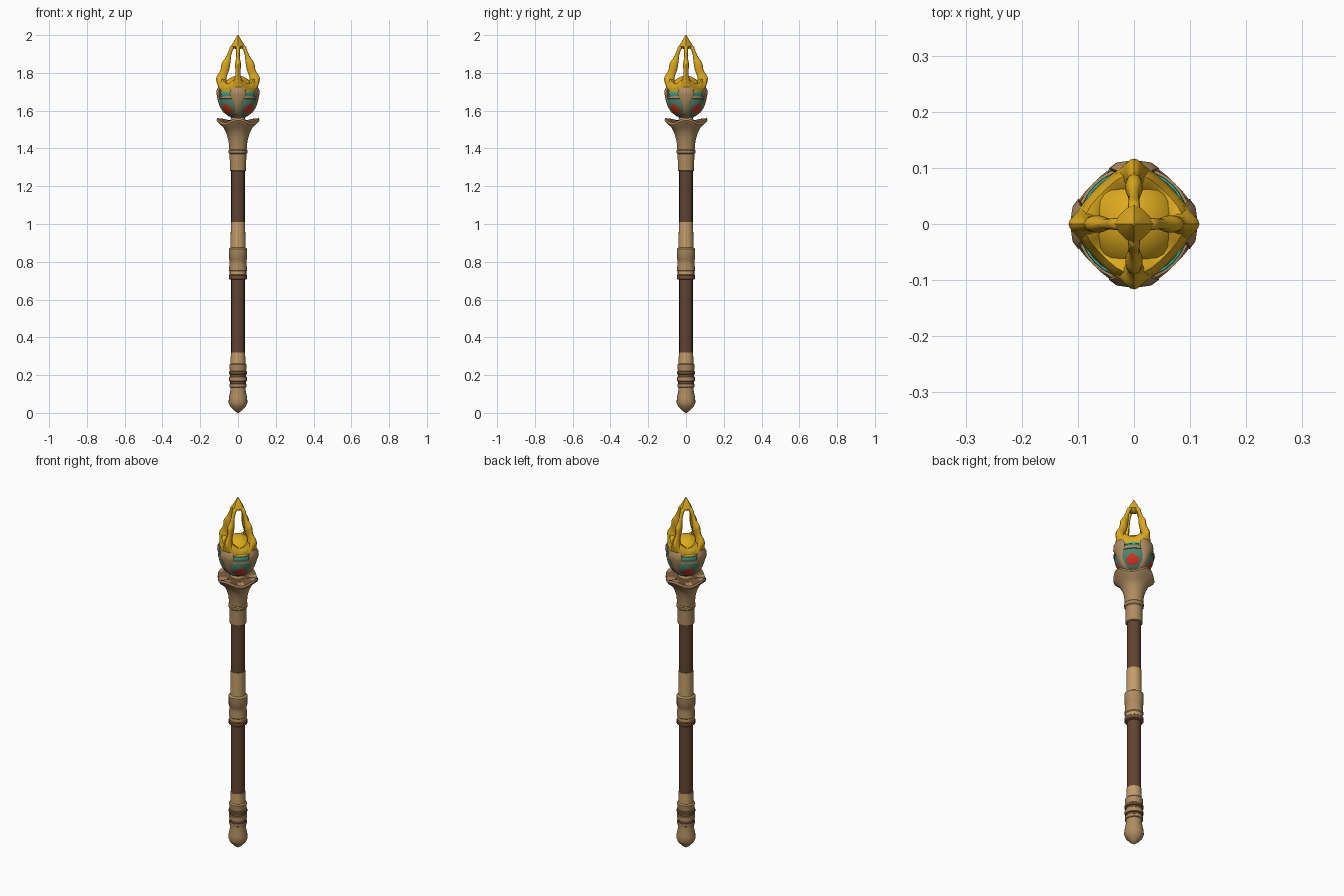
import bpy, bmesh, math
from mathutils import Vector

def mat(name, col):
    m = bpy.data.materials.new(name)
    m.diffuse_color = (*col, 1)
    return m

TAN = mat("tan leather", (0.43, 0.265, 0.12))
LIGHT = mat("light tan wrap", (0.55, 0.34, 0.15))
BROWN = mat("dark brown wood", (0.117, 0.058, 0.031))
MID = mat("mid brown band", (0.18, 0.088, 0.042))
GOLD = mat("gold", (0.72, 0.40, 0.013))
TEAL = mat("teal", (0.07, 0.24, 0.17))
CYAN = mat("bright turquoise", (0.04, 0.46, 0.36))
RED = mat("red gem", (0.66, 0.036, 0.017))

def finish(name, bm, mats, angle=40):
    bmesh.ops.recalc_face_normals(bm, faces=bm.faces)
    me = bpy.data.meshes.new(name)
    bm.to_mesh(me)
    bm.free()
    for m in mats:
        me.materials.append(m)
    ob = bpy.data.objects.new(name, me)
    bpy.context.collection.objects.link(ob)
    bpy.ops.object.select_all(action='DESELECT')
    ob.select_set(True)
    bpy.context.view_layer.objects.active = ob
    bpy.ops.object.shade_smooth_by_angle(angle=math.radians(angle))
    return ob

def skin(bm, rings):
    """Join rings of points into a closed tube."""
    vs = [[bm.verts.new(p) for p in r] for r in rings]
    n = len(vs[0])
    for a, b in zip(vs, vs[1:]):
        for i in range(n):
            j = (i + 1) % n
            bm.faces.new((a[i], a[j], b[j], b[i]))
    bm.faces.new(vs[0])
    bm.faces.new(vs[-1])

def lathe(name, prof, mats, sides=20, rule=None, lobe=None, angle=40):
    """Turn (radius, z) points; rule picks a colour index, lobe bends a point."""
    bm = bmesh.new()
    rings = []
    for r, z in prof:
        ring = []
        for i in range(sides):
            a = 2 * math.pi * i / sides
            rr, zz = lobe(r, z, a) if lobe else (r, z)
            ring.append((rr * math.cos(a), rr * math.sin(a), zz))
        rings.append(ring)
    skin(bm, rings)
    if rule:
        for f in bm.faces:
            f.material_index = rule(f.calc_center_median())
    return finish(name, bm, mats, angle)

def four_arms(name, prof, m, sub=0):
    """Four arms on the x and y axes from (inner r, outer r, z, half width)."""
    bm = bmesh.new()
    for k in range(4):
        t = k * math.pi / 2
        rings = []
        for ri, ro, z, w in prof:
            ring = []
            for i in range(8):
                a = 2 * math.pi * i / 8
                x = (ri + ro) / 2 + (ro - ri) / 2 * math.cos(a)
                y = w * math.sin(a)
                ring.append((x * math.cos(t) - y * math.sin(t),
                             x * math.sin(t) + y * math.cos(t), z))
            rings.append(ring)
        skin(bm, rings)
    ob = finish(name, bm, [m], 50)
    if sub:
        ob.modifiers.new("smooth", 'SUBSURF').levels = sub
    return ob

# Wooden shaft
lathe("shaft", [(0.036, 0.28), (0.036, 1.32)], [BROWN], 16)

# Pommel with pointed foot and banded rings
lathe("pommel", [(0.004, 0.0), (0.022, 0.014), (0.042, 0.035), (0.05, 0.055), (0.048, 0.08),
                 (0.041, 0.115), (0.041, 0.135), (0.046, 0.138), (0.046, 0.152), (0.042, 0.155),
                 (0.042, 0.165), (0.047, 0.168), (0.047, 0.19), (0.043, 0.193), (0.043, 0.203),
                 (0.048, 0.206), (0.048, 0.218), (0.043, 0.222), (0.046, 0.255),
                 (0.039, 0.262), (0.038, 0.32)],
      [TAN, MID, LIGHT],
      rule=lambda c: 1 if (0.192 < c.z < 0.22 or 0.152 < c.z < 0.168) else 2 if c.z > 0.262 else 0)

# Middle grip
lathe("middle_grip", [(0.04, 0.705), (0.048, 0.71), (0.049, 0.728), (0.044, 0.732), (0.044, 0.75),
                      (0.048, 0.754), (0.045, 0.79), (0.045, 0.81), (0.048, 0.814), (0.049, 0.868),
                      (0.039, 0.875), (0.038, 1.01)],
      [TAN, MID, LIGHT],
      rule=lambda c: 1 if c.z < 0.731 else 2 if c.z > 0.872 or c.z < 0.752 else 0)

# Upper collar flaring into a four-lobed rim
def flare(r, z, a):
    k = max(0, min(1, (z - 1.44) / 0.09)) * min(1, r / 0.09)
    c = math.cos(4 * a)
    return r * (1 + 0.05 * k * c), z + 0.012 * k * c

lathe("flared_collar", [(0.038, 1.28), (0.043, 1.283), (0.044, 1.37), (0.049, 1.375), (0.05, 1.39),
                        (0.046, 1.395), (0.05, 1.44), (0.06, 1.475), (0.075, 1.505), (0.1, 1.525),
                        (0.108, 1.537), (0.105, 1.548), (0.085, 1.548), (0.055, 1.545)],
      [TAN, MID], 32, rule=lambda c: 1 if c.z > 1.543 and c.xy.length < 0.098 else 0, lobe=flare)

# Neck under the orb
lathe("neck", [(0.06, 1.535), (0.04, 1.55), (0.036, 1.563), (0.05, 1.572), (0.052, 1.58),
               (0.04, 1.59)], [TAN])

# Orb: teal bowl, red gems on the diagonals, gold dome above
def orb_colour(c):
    d = Vector((c.x, c.y, c.z - 1.66)).normalized()
    g = Vector((abs(d.x), abs(d.y), d.z)).dot(Vector((0.59, 0.59, -0.55)))
    if c.z > 1.697:
        return 1
    return 2 if g > math.cos(math.radians(18)) else 0

arc = [math.radians(-87 + 174 * i / 36) for i in range(37)]
lathe("orb", [(0.099 * math.cos(t), 1.66 + (0.125 if t > 0 else 0.1) * math.sin(t)) for t in arc],
      [TEAL, GOLD, RED], 48, rule=orb_colour)

# Thin rims around the orb
lathe("orb_band", [(0.096, 1.662), (0.103, 1.664), (0.103, 1.677), (0.096, 1.679)], [TAN], 32)
lathe("orb_line", [(0.09, 1.690), (0.0985, 1.691), (0.0975, 1.699), (0.09, 1.70)], [CYAN], 32)

# Leather straps that cradle the orb
four_arms("orb_straps", [(0.035, 0.05, 1.57, 0.018), (0.055, 0.079, 1.592, 0.02),
                         (0.075, 0.096, 1.62, 0.021), (0.085, 0.106, 1.65, 0.026),
                         (0.085, 0.113, 1.685, 0.045), (0.085, 0.114, 1.705, 0.042),
                         (0.085, 0.105, 1.725, 0.03)], TAN)

# Knobbly gold prongs closing towards the finial
four_arms("gold_prongs", [(0.06, 0.1, 1.695, 0.055), (0.058, 0.106, 1.72, 0.045),
                          (0.055, 0.113, 1.745, 0.03), (0.06, 0.123, 1.768, 0.02),
                          (0.055, 0.112, 1.79, 0.014), (0.045, 0.094, 1.81, 0.014),
                          (0.04, 0.092, 1.835, 0.018), (0.038, 0.09, 1.855, 0.017),
                          (0.036, 0.07, 1.875, 0.011), (0.035, 0.06, 1.895, 0.01),
                          (0.03, 0.05, 1.915, 0.011), (0.016, 0.047, 1.935, 0.012),
                          (0.004, 0.036, 1.948, 0.012)], GOLD, 1)

# Gold webs between prongs
def web(r, z, a):
    return r * (1 + 0.06 * math.cos(4 * a)), z + 0.016 * math.cos(4 * a) * (z > 1.72)

lathe("gold_cup", [(0.093, 1.698), (0.098, 1.715), (0.094, 1.74), (0.084, 1.758), (0.07, 1.755),
                   (0.06, 1.745)], [GOLD], 32, lobe=web)

# Pointed finial
lathe("finial", [(0.01, 1.925), (0.026, 1.932), (0.036, 1.94), (0.031, 1.952), (0.017, 1.975),
                 (0.002, 2.0)], [GOLD], 12,
      lobe=lambda r, z, a: (r * (0.9 + 0.1 * math.cos(4 * a)), z))
